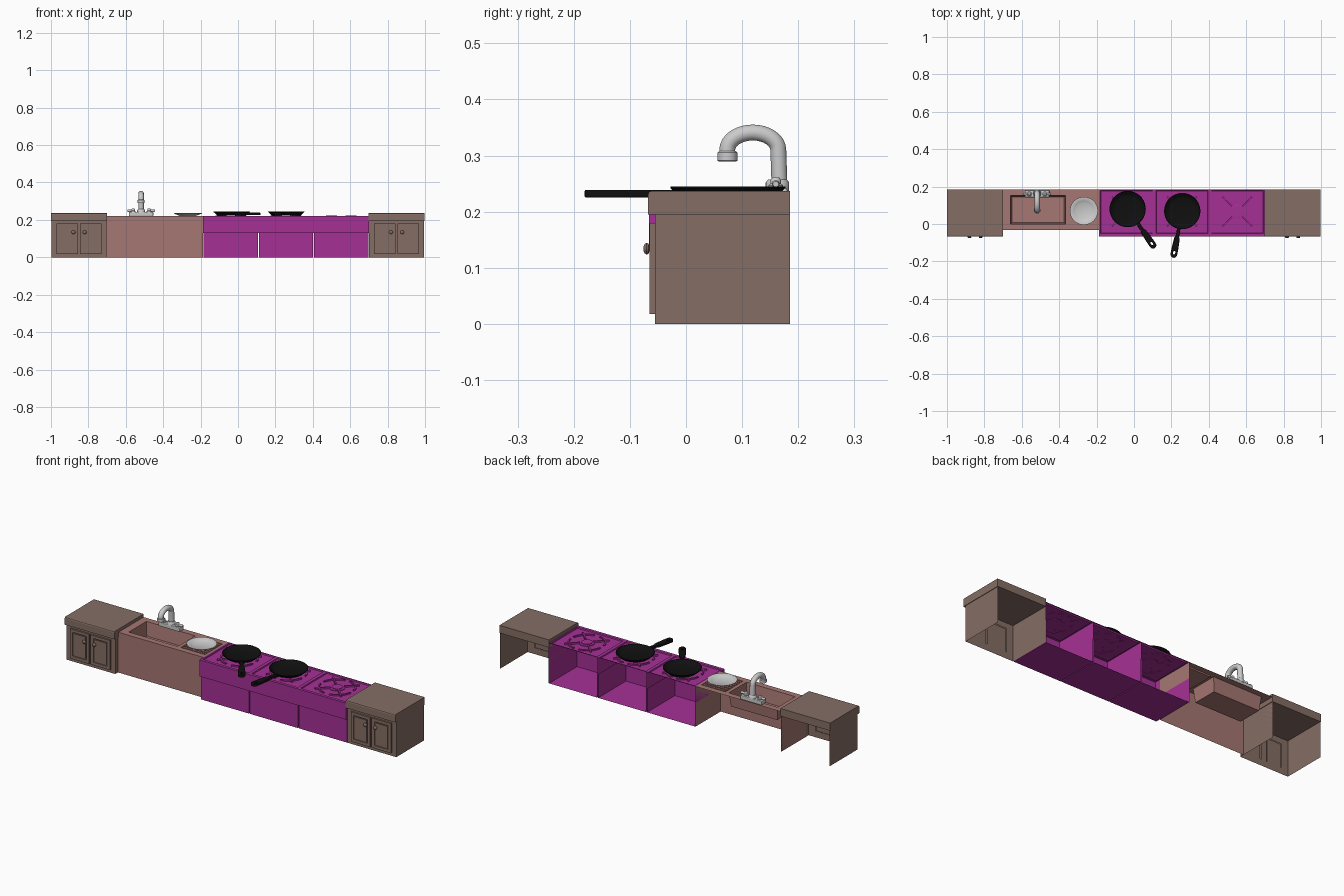
import bpy, bmesh, math
from mathutils import Vector, Matrix

if "Cube" in bpy.data.objects:
    bpy.data.objects.remove(bpy.data.objects["Cube"])


def material(name, rgb):
    m = bpy.data.materials.new(name)
    m.diffuse_color = (*rgb, 1)
    m.use_nodes = True
    m.node_tree.nodes["Principled BSDF"].inputs["Base Color"].default_value = m.diffuse_color
    return m


BROWN = material("wood_brown", (0.235, 0.155, 0.13))
PINK = material("sink_clay", (0.38, 0.185, 0.17))
PURPLE = material("stove_purple", (0.38, 0.03, 0.30))
BLACK = material("pan_black", (0.005, 0.005, 0.005))
NAMES = {"left": (0, 3, 7, 4), "right": (1, 5, 6, 2), "front": (0, 4, 5, 1),
         "back": (3, 2, 6, 7), "bottom": (0, 1, 2, 3), "top": (4, 7, 6, 5)}


def finish(name, bm, mat=None, smooth=False, bevel=0):
    me = bpy.data.meshes.new(name)
    bm.to_mesh(me)
    bm.free()
    ob = bpy.data.objects.new(name, me)
    bpy.context.collection.objects.link(ob)
    if mat:
        me.materials.append(mat)
    if bevel:
        mod = ob.modifiers.new("bevel", "BEVEL")
        mod.width, mod.segments = bevel, 2
    if smooth:
        bpy.context.view_layer.objects.active = ob
        bpy.ops.object.select_all(action="DESELECT")
        ob.select_set(True)
        bpy.ops.object.shade_smooth_by_angle(angle=math.radians(40))
    return ob


def box(bm, x0, x1, y0, y1, z0, z1, omit=()):
    """Box with any named sides left open."""
    v = [bm.verts.new((x, y, z)) for z in (z0, z1)
         for x, y in ((x0, y0), (x1, y0), (x1, y1), (x0, y1))]
    for side, idx in NAMES.items():
        if side not in omit:
            bm.faces.new([v[i] for i in idx])


def sheet(bm, us, vs, point, holes=()):
    """Grid sheet with chosen cells left out."""
    g = [[bm.verts.new(point(u, v)) for v in vs] for u in us]
    for i in range(len(us) - 1):
        for j in range(len(vs) - 1):
            if (i, j) not in holes:
                bm.faces.new((g[i][j], g[i + 1][j], g[i + 1][j + 1], g[i][j + 1]))


def pit(bm, x0, x1, y0, y1, top, depth, inset=0.0):
    """Recess: sloped walls and floor."""
    a = [bm.verts.new((x, y, top)) for x, y in ((x0, y0), (x1, y0), (x1, y1), (x0, y1))]
    b = [bm.verts.new((x, y, top - depth)) for x, y in
         ((x0 + inset, y0 + inset), (x1 - inset, y0 + inset), (x1 - inset, y1 - inset), (x0 + inset, y1 - inset))]
    bm.faces.new(b)
    for i in range(4):
        j = (i + 1) % 4
        bm.faces.new((a[j], a[i], b[i], b[j]))


def lathe(bm, profile, mat4, n=32):
    """Turn (radius, height) points around local z."""
    rings = [[bm.verts.new(mat4 @ Vector((r * math.cos(t), r * math.sin(t), z)))
              for t in (2 * math.pi * k / n for k in range(n))] for r, z in profile]
    for a, b in zip(rings, rings[1:]):
        for k in range(n):
            bm.faces.new((a[k], a[(k + 1) % n], b[(k + 1) % n], b[k]))
    bm.faces.new(rings[0][::-1])
    bm.faces.new(rings[-1])


def at(x, y, z):
    return Matrix.Translation((x, y, z))


# End cabinets: open back and bottom, framed front, two doors each
for side, cx in (("left", -0.85), ("right", 0.848)):
    bm = bmesh.new()
    box(bm, cx - 0.147, cx + 0.147, -0.055, 0.185, 0, 0.195, ("front", "back", "bottom", "top"))
    sheet(bm, [cx + d for d in (-0.147, -0.105, -0.015, 0.015, 0.105, 0.147)], (0, 0.035, 0.165, 0.195),
          lambda u, v: (u, -0.055, v), {(1, 1), (3, 1)})
    finish(side + "_cabinet_body", bm, BROWN)

    bm = bmesh.new()
    box(bm, cx - 0.15, cx + 0.15, -0.068, 0.185, 0.195, 0.237)
    bmesh.ops.bevel(bm, geom=[e for e in bm.edges if all(v.co.z > 0.23 and v.co.y < 0.0 for v in e.verts)],
                    offset=0.007, segments=2, affect="EDGES", profile=0.5)
    finish(side + "_cabinet_counter", bm, BROWN)

    for s in (-1, 1):
        dx = cx + s * 0.063
        bm = bmesh.new()
        box(bm, dx - 0.058, dx + 0.058, -0.065, -0.055, 0.018, 0.18, ("front", "back"))
        xs = [dx + d for d in (-0.058, -0.042, 0.042, 0.058)]
        sheet(bm, xs, (0.018, 0.034, 0.164, 0.18), lambda u, v: (u, -0.065, v), {(1, 1)})
        box(bm, xs[1], xs[2], -0.065, -0.059, 0.034, 0.164, ("front",))
        box(bm, xs[1] + 0.006, xs[2] - 0.006, -0.063, -0.059, 0.04, 0.158, ("back",))
        finish(side + "_cabinet_door", bm, BROWN)
        bm = bmesh.new()
        lathe(bm, [(0.004, 0), (0.004, 0.005), (0.009, 0.007), (0.0105, 0.01), (0.008, 0.014), (0.003, 0.016)],
              at(cx + s * 0.03, -0.06, 0.134) @ Matrix.Rotation(math.pi / 2, 4, "X"), 16)
        finish(side + "_door_knob", bm, BROWN, True)

# Sink unit: open shell with basin and drainboard
bm = bmesh.new()
ST = 0.22
box(bm, -0.703, -0.187, -0.032, 0.185, 0, ST, ("top", "back", "bottom"))
sheet(bm, (-0.703, -0.66, -0.365, -0.345, -0.2, -0.187), (-0.032, 0.0, 0.152, 0.185),
      lambda u, v: (u, v, ST), {(1, 1), (3, 1)})
pit(bm, -0.66, -0.365, 0.0, 0.152, ST, 0.075, 0.008)
pit(bm, -0.345, -0.2, 0.0, 0.152, ST, 0.008)
finish("sink_unit", bm, PINK)
bm = bmesh.new()
for k in range(7):
    y = 0.013 + k * 0.021
    box(bm, -0.343, -0.202, y - 0.006, y + 0.006, ST - 0.008, ST, ("bottom",))
finish("drainboard_ribs", bm, PINK)

# Plate
bm = bmesh.new()
lathe(bm, [(0.04, 0), (0.048, 0.002), (0.075, 0.013), (0.075, 0.015), (0.072, 0.0155), (0.05, 0.007), (0.046, 0.005)],
      at(-0.268, 0.07, ST + 0.001), 40)
finish("plate", bm, None, True)

# Faucet: base, handles, gooseneck and nozzle
FX = -0.518
bm = bmesh.new()
box(bm, FX - 0.065, FX + 0.065, 0.142, 0.181, ST, 0.242)
finish("faucet_base", bm, None, False, 0.004)
bm = bmesh.new()
for s in (-1, 1):
    lathe(bm, [(0.013, 0.235), (0.013, 0.247), (0.009, 0.25), (0.009, 0.257), (0.006, 0.261)], at(FX + s * 0.042, 0.16, 0), 20)
    lathe(bm, [(0.005, 0), (0.007, 0.026), (0.005, 0.032)],
          at(FX + s * 0.042, 0.16, 0.249) @ Matrix.Rotation(s * math.pi / 2, 4, "Y"), 14)
lathe(bm, [(0.021, 0.235), (0.021, 0.252), (0.017, 0.257)], at(FX, 0.163, 0), 24)
lathe(bm, [(0.015, 0.289), (0.018, 0.291), (0.018, 0.305), (0.015, 0.308)], at(FX, 0.074, 0), 24)
finish("faucet_handles_and_collars", bm, None, True)


def curve_object(name, dim):
    cu = bpy.data.curves.new(name, "CURVE")
    cu.dimensions = dim
    ob = bpy.data.objects.new(name, cu)
    bpy.context.collection.objects.link(ob)
    return ob, cu


def spline(cu, pts, cyclic=False):
    sp = cu.splines.new("POLY")
    sp.points.add(len(pts) - 1)
    for p, c in zip(sp.points, pts):
        p.co = (*c, 1)
    sp.use_cyclic_u = cyclic
    sp.use_smooth = True


ob, cu = curve_object("faucet_spout", "3D")
cu.bevel_depth, cu.bevel_resolution, cu.use_fill_caps = 0.0145, 5, True
arc = [(FX, 0.119 + 0.0455 * math.cos(t), 0.31 + 0.031 * math.sin(t))
       for t in (math.pi * k / 16 for k in range(17))]
spline(cu, [(FX, 0.167, 0.235)] + arc + [(FX, 0.074, 0.295)])

# Stove: three units, overhanging top box with a recessed hob
for k in range(3):
    x0 = -0.187 + k * 0.2957
    x1 = x0 + 0.2957
    cx, cy = (x0 + x1) / 2, 0.067
    bm = bmesh.new()
    box(bm, x0 + 0.003, x1 - 0.003, -0.055, 0.185, 0, 0.13, ("top", "back"))
    box(bm, x0, x1, -0.066, 0.185, 0.13, ST, ("top", "back", "bottom"))
    sheet(bm, (x0, x1), (-0.066, -0.055), lambda u, v: (u, v, 0.13))
    a, b, c, d = x0 + 0.009, x1 - 0.009, -0.05, 0.178
    sheet(bm, (x0, a, b, x1), (-0.066, c, d, 0.185), lambda u, v: (u, v, ST), {(1, 1)})
    pit(bm, a, b, c, d, ST, 0.006, 0.002)
    finish("stove_unit", bm, PURPLE)

    # Burner grate: broken ring, centre cap and crossing prongs
    bm = bmesh.new()
    for q in range(4):
        base = q * math.pi / 2 + math.pi / 4
        ts = [base - 0.62 + 1.24 * i / 8 for i in range(9)]
        for r0, r1, z0, z1 in ((0.088, 0.096, 0.221, 0.221), (0.088, 0.088, 0.213, 0.221), (0.096, 0.096, 0.221, 0.213)):
            sheet(bm, (0, 1), ts, lambda u, t: (cx + (r1 if u else r0) * math.cos(t),
                                               cy + (r1 if u else r0) * math.sin(t), z1 if u else z0))
        nb = bmesh.new()
        box(nb, 0.035, 0.112, -0.004, 0.004, 0.213, 0.223, ("bottom",))
        nb.transform(at(cx, cy, 0) @ Matrix.Rotation(base, 4, "Z"))
        tmp = bpy.data.meshes.new("prong")
        nb.to_mesh(tmp)
        nb.free()
        bm.from_mesh(tmp)
        bpy.data.meshes.remove(tmp)
    lathe(bm, [(0.04, 0.213), (0.04, 0.217), (0.028, 0.218), (0.028, 0.221)], at(cx, cy, 0), 24)
    finish("burner_grate", bm, PURPLE)

# Frying pans: turned dish plus a flat handle with a hanging hole
for px, py, ang in ((-0.034, 0.08, -55), (0.258, 0.069, -101)):
    bm = bmesh.new()
    lathe(bm, [(0.072, 0.223), (0.078, 0.2245), (0.097, 0.242), (0.097, 0.2445), (0.094, 0.2445), (0.076, 0.229), (0.07, 0.227)],
          at(px, py, 0), 40)
    finish("frying_pan", bm, BLACK, True)
    ob, cu = curve_object("pan_handle", "2D")
    cu.fill_mode, cu.extrude, cu.bevel_depth, cu.bevel_resolution = "BOTH", 0.004, 0.003, 2
    half = [(0.088, 0.011), (0.1, 0.006), (0.14, 0.006), (0.148, 0.012), (0.2, 0.015)]
    tip = [(0.236 + 0.015 * math.cos(t), 0.015 * math.sin(t)) for t in (math.pi / 2 - math.pi * i / 12 for i in range(13))]
    outline = half + tip + [(u, -v) for u, v in half[::-1]]
    spline(cu, [(u, v, 0) for u, v in outline], True)
    spline(cu, [(0.226 + 0.013 * math.cos(t), 0.009 * math.sin(t), 0)
                for t in (2 * math.pi * i / 16 for i in range(16))], True)
    cu.materials.append(BLACK)
    ob.matrix_world = at(px, py, 0.232) @ Matrix.Rotation(math.radians(ang), 4, "Z")
